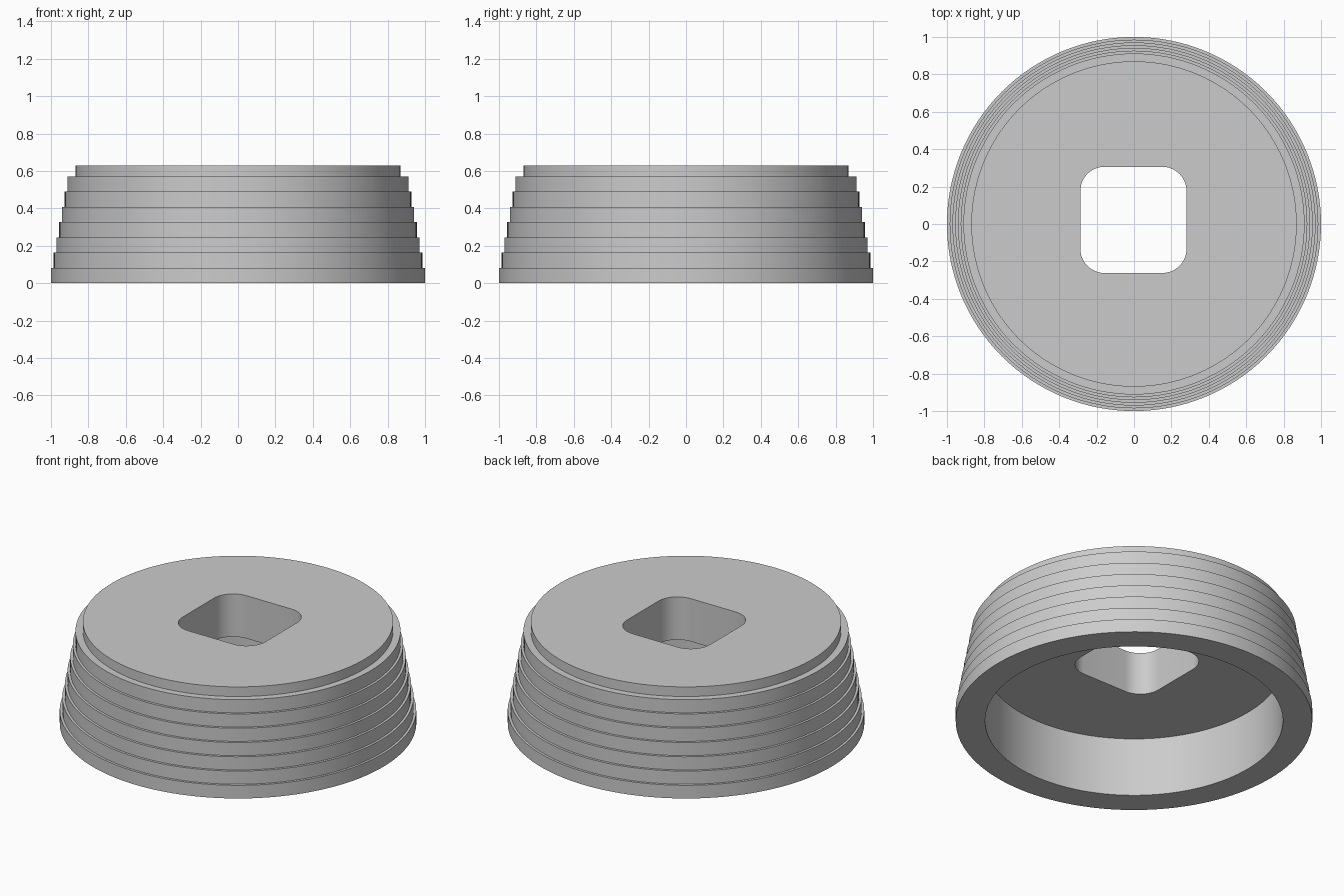
import bpy, bmesh, math

cube = bpy.data.objects.get("Cube")
if cube:
    bpy.data.objects.remove(cube, do_unlink=True)

HEIGHT, SEGMENTS = 0.63, 128
RECESS_RADIUS, RECESS_DEPTH = 0.835, 0.365
HOLE_HALF, HOLE_CORNER, HOLE_CENTRE = 0.284, 0.13, (-0.003, 0.022)

grey = bpy.data.materials.new("plain grey")
grey.use_nodes = True
colour = (0.6, 0.6, 0.6, 1)
grey.diffuse_color = colour
grey.node_tree.nodes["Principled BSDF"].inputs["Base Color"].default_value = colour


def make_object(name, bm):
    bmesh.ops.recalc_face_normals(bm, faces=bm.faces)
    mesh = bpy.data.meshes.new(name)
    bm.to_mesh(mesh)
    bm.free()
    mesh.materials.append(grey)
    obj = bpy.data.objects.new(name, mesh)
    bpy.context.collection.objects.link(obj)
    return obj


# Profile: recess wall, underside rim, seven shrinking tiers, then a narrower top lip
profile = [(RECESS_RADIUS, RECESS_DEPTH), (RECESS_RADIUS, 0)]
for i in range(7):
    radius = 1 - 0.0147 * i
    profile += [(radius, 0.0815 * i), (radius, 0.0815 * (i + 1))]
profile += [(0.87, 0.0815 * 7), (0.87, HEIGHT)]

# Turn the profile into rings, join them and cap both ends
bm = bmesh.new()
rings = []
for radius, z in profile:
    angles = [math.tau * k / SEGMENTS for k in range(SEGMENTS)]
    rings.append([bm.verts.new((radius * math.cos(a), radius * math.sin(a), z)) for a in angles])
for low, high in zip(rings, rings[1:]):
    for k in range(SEGMENTS):
        n = (k + 1) % SEGMENTS
        bm.faces.new((low[k], low[n], high[n], high[k]))
bm.faces.new(rings[0])
bm.faces.new(rings[-1])
body = make_object("stepped_round_base", bm)

# Rounded square cutter for the central hole
bm = bmesh.new()
inner = HOLE_HALF - HOLE_CORNER
outline = []
for quarter in range(4):
    mid = math.radians(45 + 90 * quarter)
    cx = HOLE_CENTRE[0] + math.copysign(inner, math.cos(mid))
    cy = HOLE_CENTRE[1] + math.copysign(inner, math.sin(mid))
    for step in range(13):
        a = math.radians(90 * quarter + 7.5 * step)
        outline.append(bm.verts.new((cx + HOLE_CORNER * math.cos(a),
                                     cy + HOLE_CORNER * math.sin(a), 0.1)))
face = bm.faces.new(outline)
extruded = bmesh.ops.extrude_face_region(bm, geom=[face], use_keep_orig=True)
top = [g for g in extruded["geom"] if isinstance(g, bmesh.types.BMVert)]
bmesh.ops.translate(bm, verts=top, vec=(0, 0, HEIGHT))
cutter = make_object("hole_cutter", bm)

# Cut the hole through the top plate, then drop the cutter
bpy.context.view_layer.objects.active = body
body.select_set(True)
cut = body.modifiers.new("square hole", 'BOOLEAN')
cut.operation, cut.solver, cut.object = 'DIFFERENCE', 'EXACT', cutter
bpy.ops.object.modifier_apply(modifier=cut.name)
bpy.data.objects.remove(cutter, do_unlink=True)

# Smooth round walls with sharp step edges
bpy.ops.object.select_all(action='DESELECT')
body.select_set(True)
bpy.ops.object.shade_smooth_by_angle(angle=math.radians(30))
